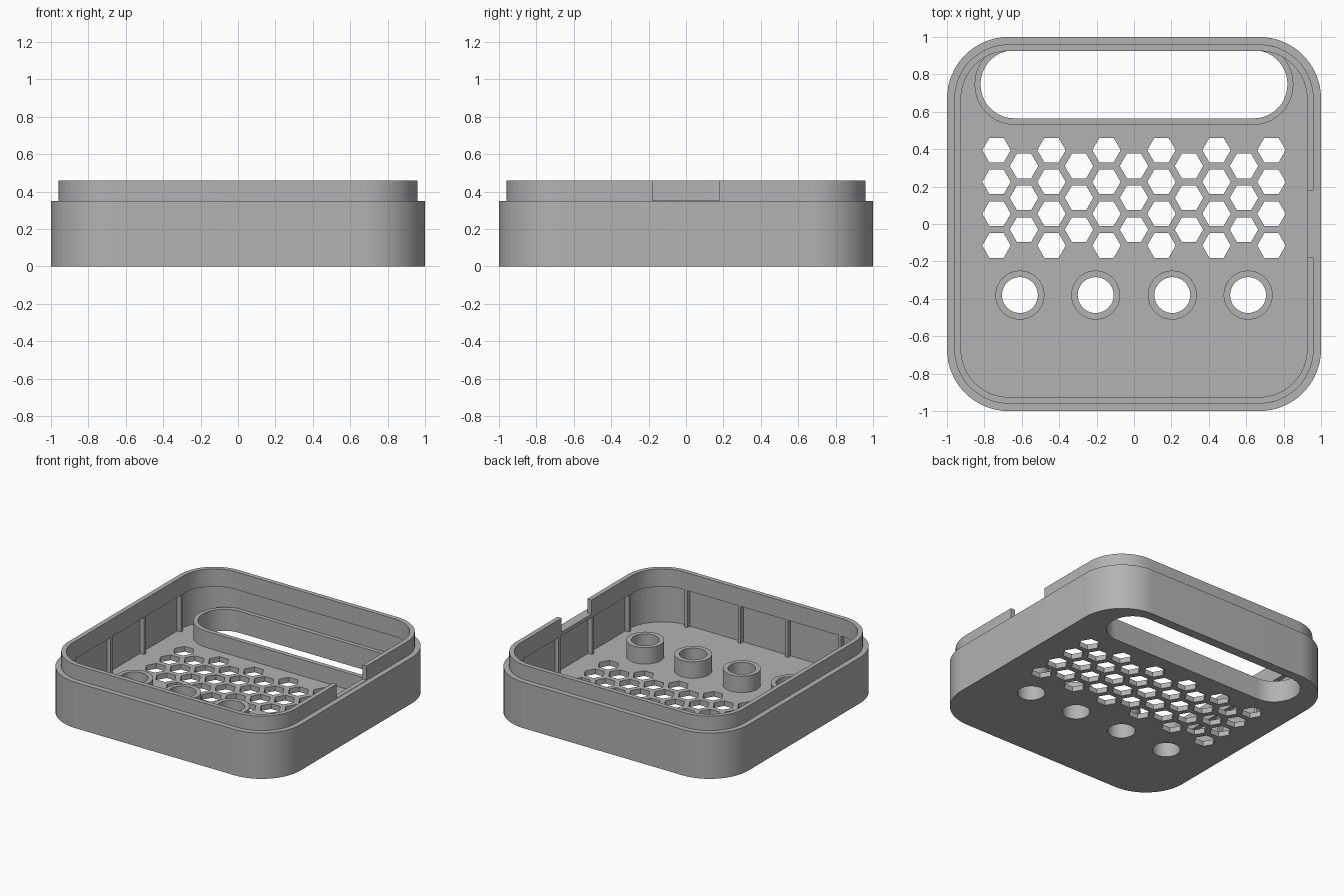
import bpy, bmesh, math
from mathutils import Vector

if "Cube" in bpy.data.objects:
    bpy.data.objects.remove(bpy.data.objects["Cube"])

FLOOR, WALL_TOP, RIM_TOP, BOSS_TOP = 0.04, 0.35, 0.46, 0.165

grey = bpy.data.materials.new("plain grey")
grey.diffuse_color = (0.45, 0.45, 0.45, 1)
grey.use_nodes = True
grey.node_tree.nodes["Principled BSDF"].inputs["Base Color"].default_value = grey.diffuse_color


def rounded_rect(hx, hy, r, cx=0, cy=0, seg=16):
    pts = []
    for k, (sx, sy) in enumerate([(1, 1), (-1, 1), (-1, -1), (1, -1)]):
        for i in range(seg + 1):
            a = math.pi / 2 * (k + i / seg)
            pts.append((cx + sx * (hx - r) + r * math.cos(a),
                        cy + sy * (hy - r) + r * math.sin(a)))
    return pts


def polygon(cx, cy, r, n):
    return [(cx + r * math.cos(math.tau * i / n),
             cy + r * math.sin(math.tau * i / n)) for i in range(n)]


def plate(name, loops, z0, z1):
    """Extrude an outline (first loop) with holes (other loops) from z0 to z1."""
    bm = bmesh.new()
    for loop in loops:
        vs = [bm.verts.new((x, y, z0)) for x, y in loop]
        for a, b in zip(vs, vs[1:] + vs[:1]):
            bm.edges.new((a, b))
    bmesh.ops.triangle_fill(bm, use_beauty=True, edges=bm.edges[:], normal=(0, 0, 1))
    top = bmesh.ops.extrude_face_region(bm, geom=bm.faces[:])["geom"]
    bmesh.ops.translate(bm, vec=Vector((0, 0, z1 - z0)),
                        verts=[g for g in top if isinstance(g, bmesh.types.BMVert)])
    bmesh.ops.recalc_face_normals(bm, faces=bm.faces[:])
    mesh = bpy.data.meshes.new(name)
    bm.to_mesh(mesh)
    bm.free()
    mesh.materials.append(grey)
    obj = bpy.data.objects.new(name, mesh)
    bpy.context.collection.objects.link(obj)
    return obj


def cut(obj, cutter):
    mod = obj.modifiers.new("cut", "BOOLEAN")
    mod.operation, mod.solver, mod.object = "DIFFERENCE", "EXACT", cutter
    bpy.context.view_layer.update()
    deps = bpy.context.evaluated_depsgraph_get()
    mesh = bpy.data.meshes.new_from_object(obj.evaluated_get(deps))
    obj.modifiers.clear()
    obj.data = mesh
    bpy.data.objects.remove(cutter)


def box(x0, x1, y0, y1):
    return [(x0, y0), (x1, y0), (x1, y1), (x0, y1)]


# Openings in the floor: handle slot, vent hexagons, button holes
slot = rounded_rect(0.82, 0.182, 0.18, 0, 0.747)
button_x = (-0.61, -0.205, 0.205, 0.61)
holes = [polygon(x, -0.38, 0.096, 40) for x in button_x]
vents = []
for col in range(-5, 6):
    rows, y_top = (4, 0.395) if col % 2 else (3, 0.31)
    vents += [polygon(col * 0.147, y_top - 0.17 * r, 0.076, 6) for r in range(rows)]

# Tray: floor and outer wall in one piece
body = plate("tray_body", [rounded_rect(1, 1, 0.33), slot] + holes + vents, 0, WALL_TOP)
cut(body, plate("cavity", [rounded_rect(0.96, 0.96, 0.29)], FLOOR, 1))

# Stepped rim with a notch on the right side
rim = plate("rim", [rounded_rect(0.96, 0.96, 0.29), rounded_rect(0.925, 0.925, 0.255)],
            0.325, RIM_TOP)
cut(rim, plate("notch", [box(0.8, 1.1, -0.18, 0.18)], WALL_TOP + 0.003, 1))

# Raised collar round the handle slot
plate("slot_collar", [rounded_rect(0.852, 0.217, 0.215, 0, 0.747), slot], FLOOR, BOSS_TOP)

# Button collars
for x, hole in zip(button_x, holes):
    plate("button_collar", [polygon(x, -0.38, 0.131, 40), hole], FLOOR, BOSS_TOP)

# Upright ribs under the rim on the front and both sides
for p in (-0.65, -0.2, 0.2, 0.65):
    plate("front_rib", [box(p - 0.012, p + 0.012, -0.965, -0.927)], FLOOR, 0.33)
    for x0, x1 in ((-0.965, -0.927), (0.927, 0.965)):
        plate("side_rib", [box(x0, x1, p - 0.012, p + 0.012)], FLOOR, 0.33)

# Smooth curved walls, sharp edges kept
for o in bpy.context.scene.objects:
    o.select_set(True)
bpy.context.view_layer.objects.active = body
bpy.ops.object.shade_smooth_by_angle(angle=math.radians(30))
